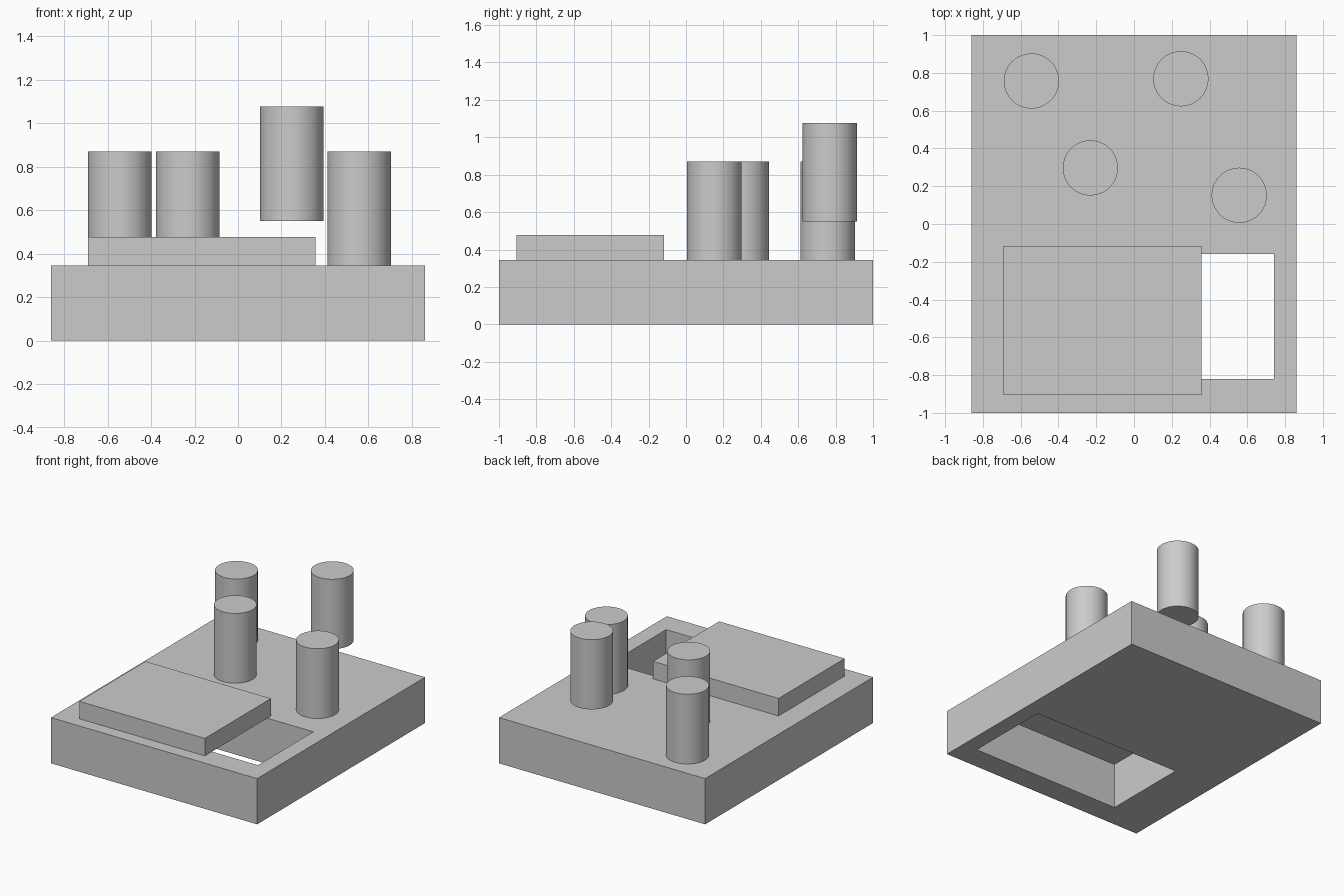
import bpy
from math import radians

if "Cube" in bpy.data.objects:
    bpy.data.objects.remove(bpy.data.objects["Cube"])


def box(name, x0, x1, y0, y1, z0, z1):
    bpy.ops.mesh.primitive_cube_add(
        size=1, location=((x0 + x1) / 2, (y0 + y1) / 2, (z0 + z1) / 2))
    ob = bpy.context.object
    ob.name = name
    ob.scale = (x1 - x0, y1 - y0, z1 - z0)
    bpy.ops.object.transform_apply(location=False, rotation=False, scale=True)
    return ob


def peg(name, x, y, z):
    bpy.ops.mesh.primitive_cylinder_add(
        vertices=64, radius=PEG_R, depth=PEG_H, location=(x, y, z + PEG_H / 2))
    ob = bpy.context.object
    ob.name = name
    bpy.ops.object.shade_smooth_by_angle(angle=radians(30))


TOP = 0.345
PEG_R, PEG_H = 0.146, 0.526

# Base slab with a rectangular through opening
base = box("base", -0.86, 0.86, -1, 1, 0, TOP)
cutter = box("opening_cutter", -0.51, 0.74, -0.82, -0.16, -0.2, TOP + 0.2)
cutter.hide_render = True
cut = base.modifiers.new("opening", 'BOOLEAN')
cut.operation = 'DIFFERENCE'
cut.solver = 'EXACT'
cut.object = cutter
bpy.context.view_layer.objects.active = base
bpy.ops.object.modifier_apply(modifier=cut.name)
bpy.data.objects.remove(cutter)

# Sliding cover partly over the opening
box("sliding_cover", -0.69, 0.357, -0.905, -0.117, TOP, 0.477)

# Pegs: three standing on the base, one raised above it
peg("peg_back_left", -0.543, 0.757, TOP)
peg("peg_middle", -0.231, 0.297, TOP)
peg("peg_right", 0.557, 0.152, TOP)
peg("peg_raised", 0.248, 0.769, 0.55)
